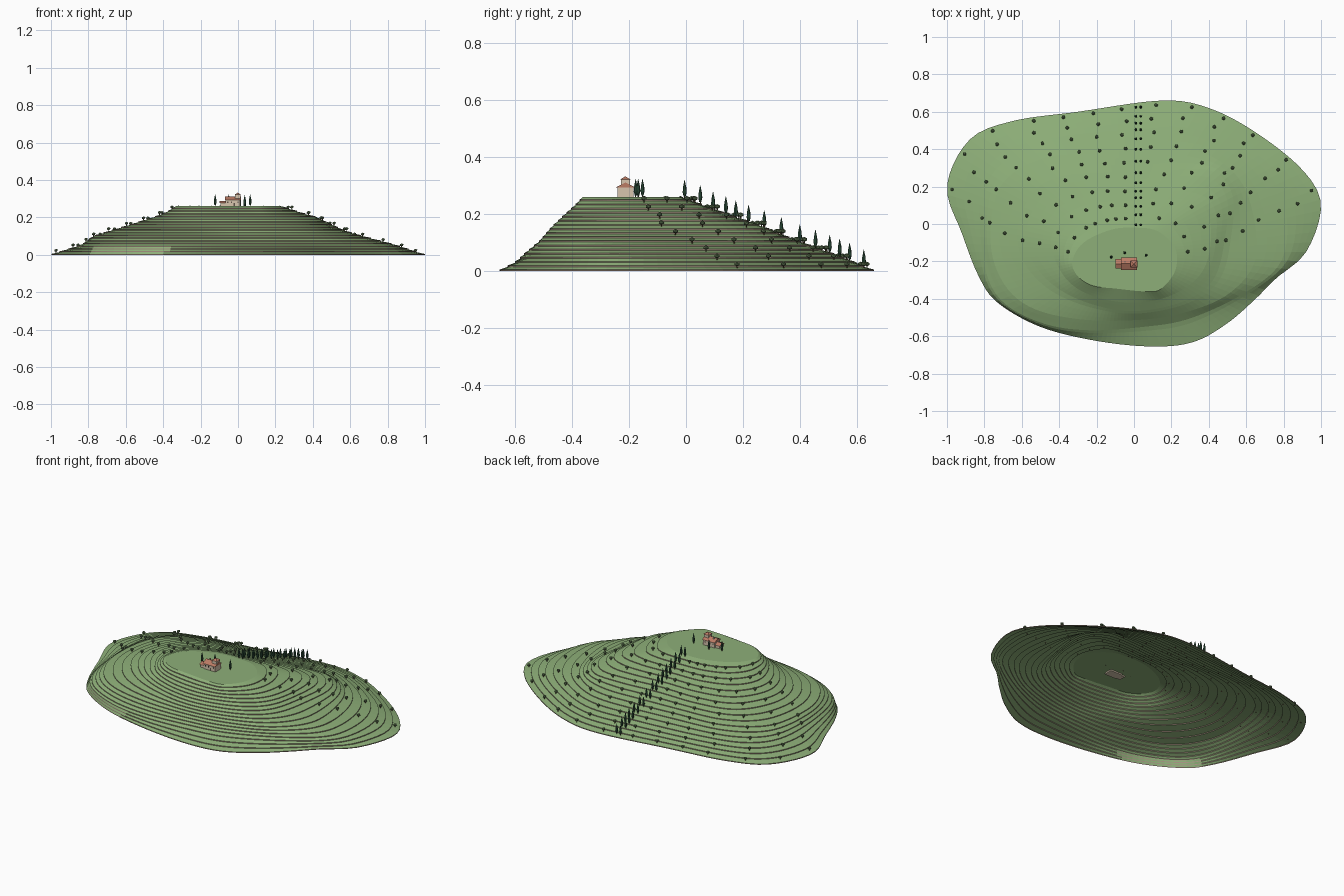
import bpy, bmesh, math, random
from mathutils import Vector, Matrix

if "Cube" in bpy.data.objects:
    bpy.data.objects.remove(bpy.data.objects["Cube"])

random.seed(4)
CX, CY = -0.05, -0.15
TOP, LAYERS, SEG = 0.26, 18, 120
STEP = TOP / LAYERS
WALL = STEP * 0.35


def material(name, rgb):
    m = bpy.data.materials.new(name)
    m.diffuse_color = (*rgb, 1)
    m.use_nodes = True
    m.node_tree.nodes["Principled BSDF"].inputs["Base Color"].default_value = m.diffuse_color
    return m


GRASS = material("grass", (0.27, 0.43, 0.19))
STONE = material("stone", (0.36, 0.27, 0.21))
LEAF = material("leaf", (0.12, 0.19, 0.09))
CYPRESS = material("cypress", (0.03, 0.09, 0.05))
BARK = material("bark", (0.12, 0.07, 0.04))
PLASTER = material("plaster", (0.68, 0.56, 0.42))
TILE = material("tile", (0.5, 0.2, 0.13))
DARK = material("shutter", (0.12, 0.09, 0.07))


def finish(name, bm, *mats):
    me = bpy.data.meshes.new(name)
    bm.to_mesh(me)
    bm.free()
    for m in mats:
        me.materials.append(m)
    ob = bpy.data.objects.new(name, me)
    bpy.context.collection.objects.link(ob)
    return ob


# hill contours: height and outline points
base = [(-1, .2), (-.88, .45), (-.65, .55), (-.3, .6), (.15, .66), (.4, .62), (.65, .49), (.9, .29),
        (1, .1), (.92, -.15), (.76, -.29), (.65, -.4), (.5, -.53), (.32, -.63), (.1, -.655),
        (-.2, -.625), (-.5, -.55), (-.73, -.42), (-.83, -.28), (-.92, -.05)]
low = [(-.83, .2), (-.7, .4), (-.4, .48), (0, .52), (.3, .53), (.55, .42), (.76, .25), (.84, .03),
       (.8, -.21), (.6, -.37), (.3, -.51), (.05, -.555), (-.25, -.575), (-.5, -.535), (-.72, -.41), (-.81, -.2)]
mid = [(-.72, .2), (-.5, .35), (-.2, .38), (.1, .4), (.35, .39), (.55, .26), (.64, .05), (.65, -.2),
       (.5, -.38), (.25, -.48), (0, -.515), (-.3, -.51), (-.55, -.45), (-.7, -.32), (-.77, -.1)]
upper = [(-.6, 0), (-.48, .2), (-.25, .26), (0, .26), (.25, .28), (.43, .27), (.52, .14), (.5, -.08),
         (.44, -.3), (.28, -.42), (0, -.475), (-.25, -.43), (-.45, -.33), (-.58, -.18)]
high = [(-.45, -.1), (-.38, .05), (-.2, .12), (0, .13), (.22, .14), (.38, .1), (.42, -.05),
        (.38, -.24), (.25, -.36), (.05, -.42), (-.18, -.4), (-.36, -.3)]
crown = [(-.33, -.2), (-.27, -.1), (-.12, -.03), (.02, -.02), (.13, -.04), (.22, -.13), (.22, -.25),
         (.14, -.35), (.05, -.36), (-.1, -.345), (-.22, -.33), (-.3, -.28)]
HEIGHTS = [0, .052, .10, .15, .20, .26]


def polar(points):
    """Smooth closed outline as sorted (angle, radius) pairs."""
    out, n = [], len(points)
    for i in range(n):
        a, b, c, d = (Vector(points[(i + j) % n]) for j in (-1, 0, 1, 2))
        for s in range(12):
            t = s / 12
            p = 0.5 * (2 * b + (c - a) * t + (2 * a - 5 * b + 4 * c - d) * t * t
                       + (3 * b - a - 3 * c + d) * t ** 3)
            x, y = p.x - CX, p.y - CY
            out.append((math.atan2(y, x) % math.tau, math.hypot(x, y)))
    out.sort()
    return [(out[-1][0] - math.tau, out[-1][1])] + out + [(out[0][0] + math.tau, out[0][1])]


CONTOURS = [polar(c) for c in (base, low, mid, upper, high, crown)]


def look_up(contour, ang):
    ang %= math.tau
    for (a, r), (b, q) in zip(contour, contour[1:]):
        if a <= ang <= b:
            return r + (q - r) * (ang - a) / max(b - a, 1e-9)


def radius(ang, z):
    i = max(j for j in range(5) if HEIGHTS[j] <= z + 1e-6)
    t = (z - HEIGHTS[i]) / (HEIGHTS[i + 1] - HEIGHTS[i])
    return look_up(CONTOURS[i], ang) * (1 - t) + look_up(CONTOURS[i + 1], ang) * t


def ground(x, y):
    ang, r = math.atan2(y - CY, x - CX), math.hypot(x - CX, y - CY)
    for k in range(LAYERS - 1, -1, -1):
        outer, inner = radius(ang, k * STEP), radius(ang, (k + 1) * STEP)
        if inner < r <= outer:
            t = (outer - r) / (outer - inner)
            return k * STEP + WALL + t * (STEP - WALL)
    return TOP if r < radius(ang, TOP) else 0.005


# terraced hill: open shell of stone walls and grassy treads
bm = bmesh.new()
rings = []
for k in range(LAYERS + 1):
    for lift in ((0, WALL) if k < LAYERS else (0,)):
        ring = []
        for i in range(SEG):
            a = math.tau * i / SEG
            r = radius(a, k * STEP)
            ring.append(bm.verts.new((CX + r * math.cos(a), CY + r * math.sin(a), k * STEP + lift)))
        rings.append(ring)
for n, (lo, hi) in enumerate(zip(rings, rings[1:])):
    for i in range(SEG):
        j = (i + 1) % SEG
        bm.faces.new((lo[i], lo[j], hi[j], hi[i])).material_index = 1 - n % 2
bm.faces.new(rings[-1])
finish("terraced_hill", bm, GRASS, STONE)


def lathe(bm, x, y, z, profile, sides, mat):
    """Stack of cone sections given as (radius, height)."""
    for (r1, z1), (r2, z2) in zip(profile, profile[1:]):
        res = bmesh.ops.create_cone(bm, cap_ends=r1 == profile[0][0], segments=sides, radius1=r1, radius2=r2,
                                    depth=z2 - z1, matrix=Matrix.Translation((x, y, z + (z1 + z2) / 2)))
        for f in {f for v in res["verts"] for f in v.link_faces}:
            f.material_index = mat


# orchard trees in rows along the back terraces
bm = bmesh.new()
for row, k in enumerate(range(0, LAYERS, 2)):
    edge = math.radians(19 - 2.2 * row)
    for i in range(13):
        a = edge + (math.pi - 2 * edge) * (i + random.uniform(-.12, .12)) / 12
        z = (k + 0.5) * STEP
        r = radius(a, z) - 0.005
        x, y = CX + r * math.cos(a), CY + r * math.sin(a)
        if abs(x - 0.022) < 0.04:
            continue
        g = ground(x, y)
        lathe(bm, x, y, g, [(.003, -.003), (.002, .008)], 5, 1)
        bmesh.ops.create_icosphere(bm, subdivisions=1, radius=.0105,
                                   matrix=Matrix.Translation((x, y, g + .0135)) @ Matrix.Diagonal((1, 1, .8, 1)))
finish("orchard_trees", bm, LEAF, BARK)

# cypress avenue up the back slope, plus three by the house
bm = bmesh.new()
rows = [-.005, .05, .095, .14, .175, .22, .275, .335, .4, .455, .505, .54, .575, .625]
spots = [(x, y) for y in rows for x in (.01, .036)] + [(-.122, -.177), (-.05, -.153), (.065, -.168)]
for x, y in spots:
    g = ground(x, y)
    lathe(bm, x, y, g, [(.002, -.003), (.002, .01)], 5, 1)
    lathe(bm, x, y, g, [(.004, .006), (.0075, .02), (.006, .038), (.0005, .063)], 7, 0)
finish("cypress_trees", bm, CYPRESS, BARK)


def box(bm, x0, x1, y0, y1, z0, z1, mat=0):
    mtx = Matrix.Translation(((x0 + x1) / 2, (y0 + y1) / 2, (z0 + z1) / 2)) @ Matrix.Diagonal(
        (x1 - x0, y1 - y0, z1 - z0, 1))
    res = bmesh.ops.create_cube(bm, size=1, matrix=mtx)
    for f in {f for v in res["verts"] for f in v.link_faces}:
        f.material_index = mat


def gable(bm, x0, x1, y0, y1, z0, z1):
    ym = (y0 + y1) / 2
    a, b = ([bm.verts.new((x, y, z)) for y, z in ((y0, z0), (y1, z0), (ym, z1))] for x in (x0, x1))
    bm.faces.new(a[::-1])
    bm.faces.new(b)
    for i in range(3):
        j = (i + 1) % 3
        bm.faces.new((a[i], a[j], b[j], b[i]))


# house walls, wing, tower and chimney
bm = bmesh.new()
box(bm, -.066, .012, -.24, -.185, .252, .296)
box(bm, -.094, -.066, -.234, -.192, .252, .279)
box(bm, -.016, .014, -.229, -.197, .252, .322)
box(bm, -.052, -.045, -.208, -.201, .295, .315)
# door and windows
for x in (-.055, -.035, .0):
    for y in (-.2408, -.1858):
        box(bm, x - .003, x + .003, y, y + .0016, .276, .286, 1)
box(bm, -.024, -.016, -.2408, -.239, .26, .276, 1)
finish("house_walls", bm, PLASTER, DARK)

# tiled roofs
bm = bmesh.new()
gable(bm, -.07, .016, -.246, -.179, .294, .311)
gable(bm, -.098, -.066, -.238, -.188, .278, .289)
bmesh.ops.create_cone(bm, cap_ends=True, segments=4, radius1=.026, radius2=0, depth=.011,
                      matrix=Matrix.Translation((-.001, -.213, .327)) @ Matrix.Rotation(math.pi / 4, 4, 'Z'))
finish("house_roofs", bm, TILE)
